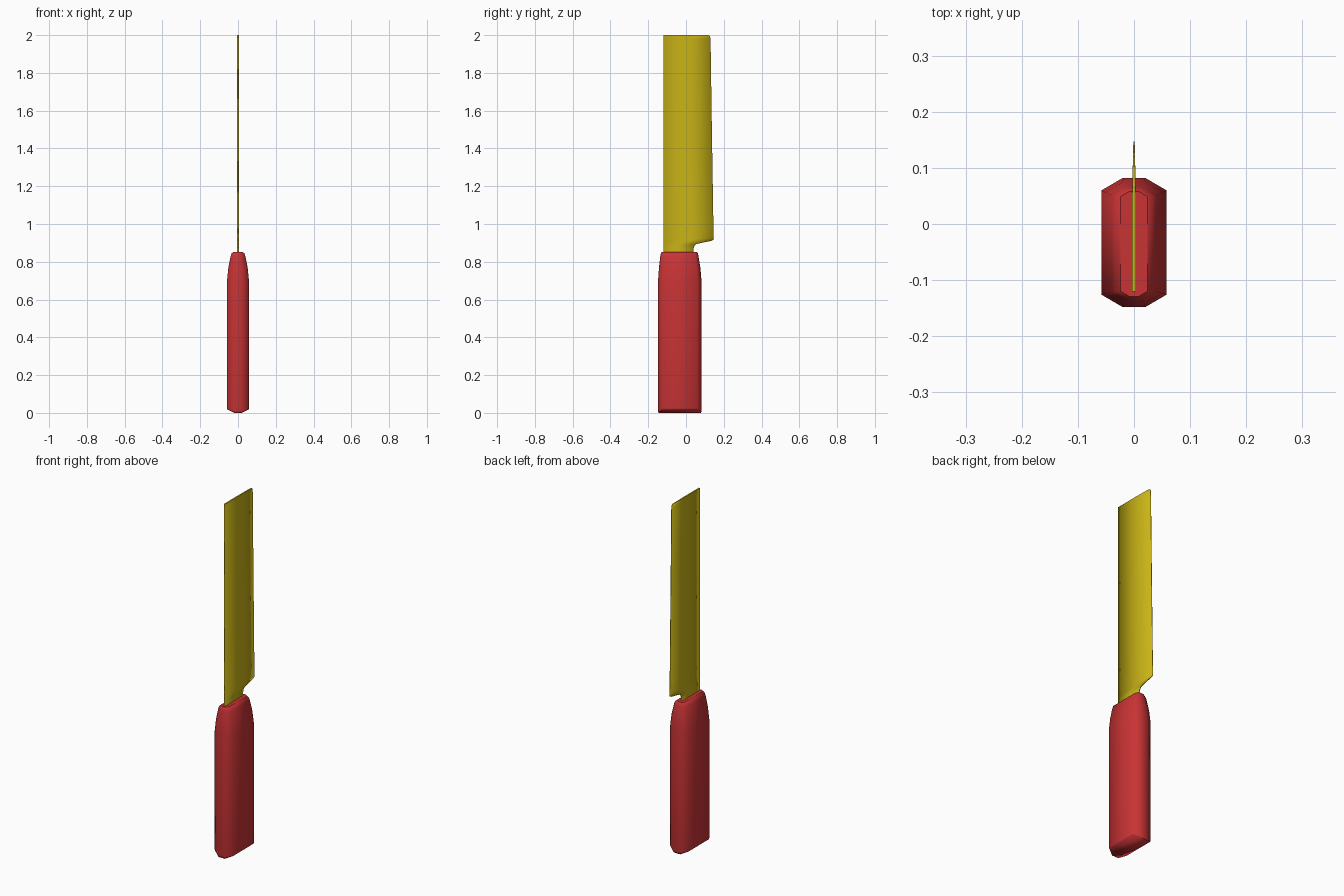
import bpy, bmesh

if "Cube" in bpy.data.objects:
    bpy.data.objects.remove(bpy.data.objects["Cube"], do_unlink=True)


def material(name, color):
    mat = bpy.data.materials.new(name)
    mat.use_nodes = True
    mat.diffuse_color = color
    mat.node_tree.nodes["Principled BSDF"].inputs["Base Color"].default_value = color
    return mat


def loft(name, rings, mat, sharp_caps):
    """Bridge matching closed rings, cap both ends and shade smoothly."""
    bm = bmesh.new()
    loops = [[bm.verts.new(p) for p in ring] for ring in rings]
    for low, high in zip(loops, loops[1:]):
        for i in range(len(low)):
            j = (i + 1) % len(low)
            bm.faces.new((low[i], low[j], high[j], high[i]))
    caps = [bm.faces.new(loops[0][::-1]), bm.faces.new(loops[-1])]
    for face in bm.faces:
        face.smooth = True
    for cap, is_sharp in zip(caps, sharp_caps):
        for edge in cap.edges:
            edge.smooth = not is_sharp
    bmesh.ops.recalc_face_normals(bm, faces=bm.faces)
    mesh = bpy.data.meshes.new(name)
    bm.to_mesh(mesh)
    bm.free()
    mesh.materials.append(mat)
    obj = bpy.data.objects.new(name, mesh)
    bpy.context.collection.objects.link(obj)
    return obj


red = material("handle red", (0.58, 0.033, 0.035, 1))
yellow = material("blade yellow", (0.58, 0.45, 0.008, 1))


# Handle: long octagon section, tapered at the top, keel-shaped at the bottom
def octagon(z, half, y0, y1, side_lift=0.0):
    flat, cut = half * 0.35, half * 0.38
    outline = [(-flat, y0), (flat, y0), (half, y0 + cut), (half, y1 - cut),
               (flat, y1), (-flat, y1), (-half, y1 - cut), (-half, y0 + cut)]
    return [(x, y, z + (side_lift if abs(x) == half else 0)) for x, y in outline]


handle_rings = [
    octagon(0.0, 0.057, -0.146, 0.08, 0.018),
    octagon(0.012, 0.058, -0.148, 0.082, 0.012),
    octagon(0.70, 0.058, -0.148, 0.082),
    octagon(0.77, 0.051, -0.143, 0.076),
    octagon(0.83, 0.039, -0.136, 0.066),
    octagon(0.846, 0.033, -0.133, 0.062),
    octagon(0.852, 0.024, -0.129, 0.058),
]
loft("handle", handle_rings, red, (False, True))

# Blade: straight spine, thin cutting edge, stepped heel above the tang
spine = -0.12
edge_path = [(0.04, 0.82), (0.04, 0.87), (0.045, 0.885), (0.055, 0.894),
             (0.09, 0.902), (0.135, 0.911), (0.145, 0.916), (0.147, 0.925),
             (0.145, 1.0), (0.137, 1.5), (0.13, 1.98), (0.127, 1.995), (0.12, 2.0)]


def half_thickness(y):
    return 0.004 if y < 0.03 else 0.004 - 0.024 * (y - 0.03)


def blade_ring(edge_y, z):
    mid = spine + 0.55 * (edge_y - spine)
    side = [(half_thickness(y), y, z) for y in (spine, mid, edge_y)]
    return side + [(-x, y, h) for x, y, h in reversed(side)]


loft("blade", [blade_ring(y, z) for y, z in edge_path], yellow, (True, True))
